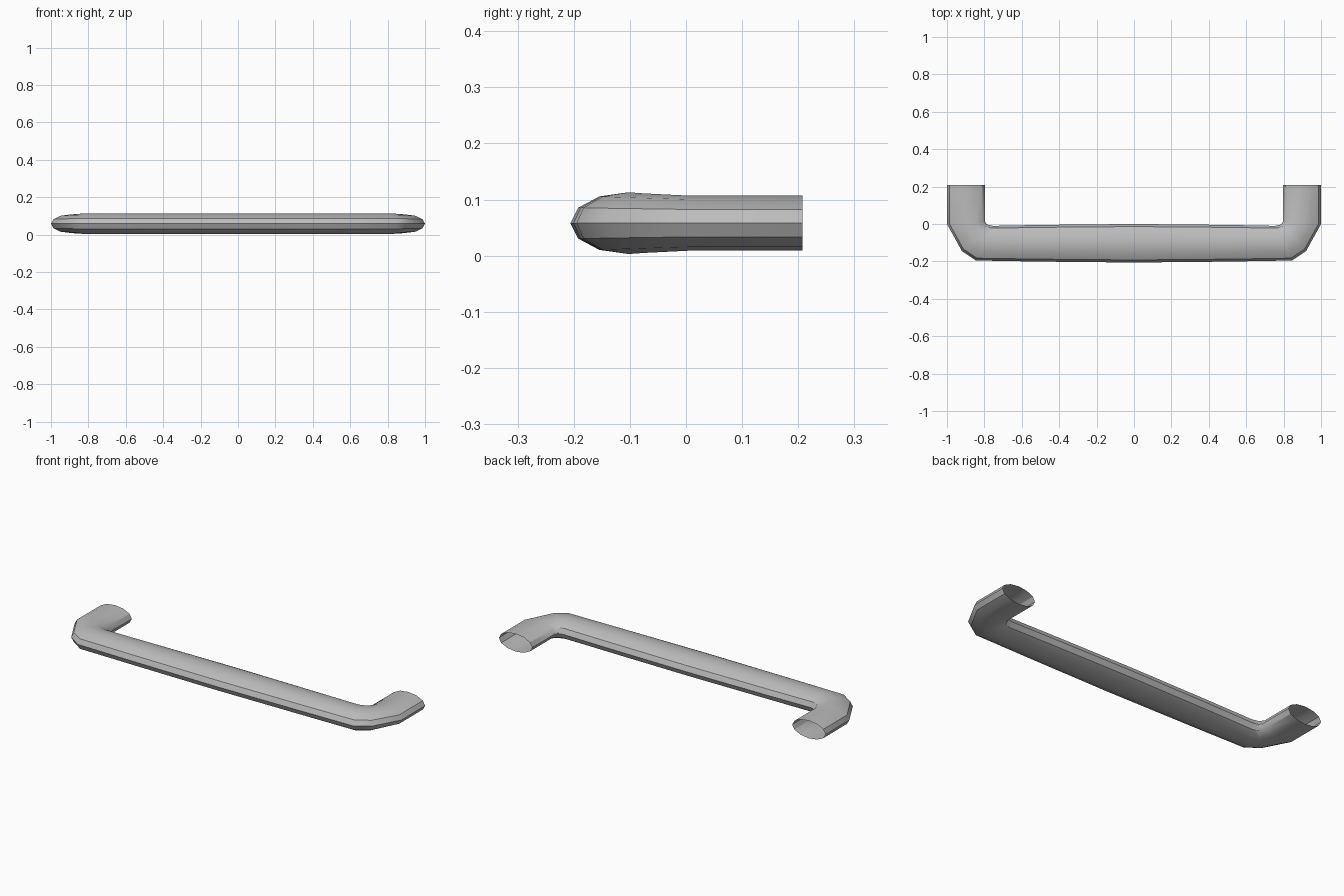
import bpy, bmesh
from math import cos, sin, pi, radians
from mathutils import Vector

cube = bpy.data.objects.get("Cube")
if cube:
    bpy.data.objects.remove(cube)

SIDES = 12
MID_Z = 0.058

# Metal colour
metal = bpy.data.materials.new("grey metal")
metal.use_nodes = True
grey = (0.5, 0.5, 0.5, 1)
metal.diffuse_color = grey
metal.node_tree.nodes["Principled BSDF"].inputs["Base Color"].default_value = grey

# Half of the bent tube: outer point, inner point, half height of each section
half = [
    ((1.0, 0.208), (0.796, 0.208), 0.049),
    ((1.0, 0.0), (0.796, 0.012), 0.049),
    ((0.92, -0.145), (0.785, -0.003), 0.053),
    ((0.845, -0.195), (0.755, -0.01), 0.055),
    ((0.5, -0.201), (0.5, -0.005), 0.055),
    ((0.0, -0.206), (0.0, 0.0), 0.055),
]
flip = lambda p: (-p[0], p[1])
sections = half + [(flip(o), flip(i), h) for o, i, h in reversed(half[:-1])]

# Loft oval rings along the handle, leaving the mounting ends open
bm = bmesh.new()
rings = []
for outer, inner, height in sections:
    outer, inner = Vector((*outer, MID_Z)), Vector((*inner, MID_Z))
    centre, reach = (outer + inner) / 2, (outer - inner) / 2
    rings.append([bm.verts.new(centre + reach * cos(a) + Vector((0, 0, height * sin(a))))
                  for a in (2 * pi * k / SIDES for k in range(SIDES))])
for a, b in zip(rings, rings[1:]):
    for k in range(SIDES):
        n = (k + 1) % SIDES
        bm.faces.new((a[k], a[n], b[n], b[k]))
bmesh.ops.recalc_face_normals(bm, faces=bm.faces)

# Make sure the tube faces outward
top = max(bm.faces, key=lambda f: f.calc_center_median().z)
if top.normal.z < 0:
    bmesh.ops.reverse_faces(bm, faces=bm.faces)

mesh = bpy.data.meshes.new("pull_handle")
bm.to_mesh(mesh)
bm.free()
mesh.materials.append(metal)
handle = bpy.data.objects.new("pull_handle", mesh)
bpy.context.collection.objects.link(handle)
bpy.ops.object.select_all(action="DESELECT")
handle.select_set(True)
bpy.context.view_layer.objects.active = handle
bpy.ops.object.shade_smooth_by_angle(angle=radians(35))
